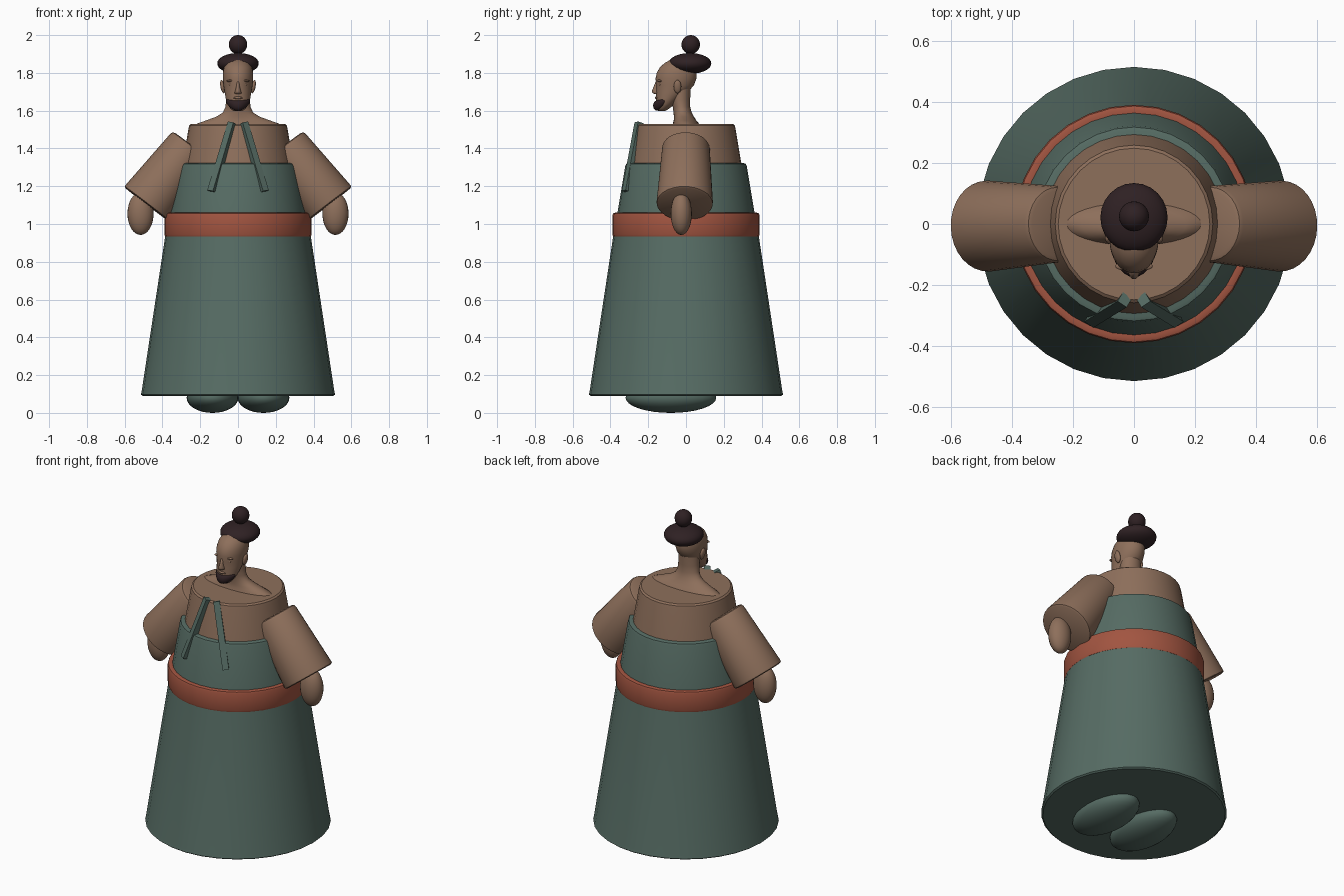
import bpy, bmesh, math
from mathutils import Vector, Matrix

if "Cube" in bpy.data.objects:
    bpy.data.objects.remove(bpy.data.objects["Cube"], do_unlink=True)


def material(name, rgb):
    m = bpy.data.materials.new(name)
    m.use_nodes = True
    m.diffuse_color = (*rgb, 1)
    bsdf = next(n for n in m.node_tree.nodes if n.type == 'BSDF_PRINCIPLED')
    bsdf.inputs["Base Color"].default_value = (*rgb, 1)
    return m


SKIN = material("warm skin", (0.27, 0.16, 0.105))
GREEN = material("dull green cloth", (0.093, 0.15, 0.127))
RED = material("rust sash", (0.36, 0.09, 0.052))
HAIR = material("dark hair", (0.028, 0.015, 0.017))


def finish(name, bm, mat, angle=35):
    bmesh.ops.recalc_face_normals(bm, faces=bm.faces)
    mesh = bpy.data.meshes.new(name)
    bm.to_mesh(mesh)
    bm.free()
    mesh.materials.append(mat)
    ob = bpy.data.objects.new(name, mesh)
    bpy.context.collection.objects.link(ob)
    bpy.ops.object.select_all(action='DESELECT')
    ob.select_set(True)
    bpy.context.view_layer.objects.active = ob
    bpy.ops.object.shade_smooth_by_angle(angle=math.radians(angle))
    return ob


def loft(name, rings, mat, sides=32, matrix=Matrix(), angle=35):
    """Stack of elliptical rings (z, y front, y back, half width), capped."""
    bm = bmesh.new()
    loops = []
    for z, front, back, half in rings:
        cy, ry = (front + back) / 2, (back - front) / 2
        turns = [2 * math.pi * i / sides for i in range(sides)]
        loops.append([bm.verts.new((half * math.sin(t), cy + ry * math.cos(t), z))
                      for t in turns])
    for a, b in zip(loops, loops[1:]):
        for i in range(sides):
            j = (i + 1) % sides
            bm.faces.new((a[i], a[j], b[j], b[i]))
    bm.faces.new(loops[0])
    bm.faces.new(loops[-1])
    bm.transform(matrix)
    return finish(name, bm, mat, angle)


def lathe(name, profile, mat, matrix=Matrix()):
    return loft(name, [(z, -r, r, r) for r, z in profile], mat, matrix=matrix)


def ball(name, centre, size, mat, bend=None, tilt=0):
    bm = bmesh.new()
    bmesh.ops.create_uvsphere(bm, u_segments=24, v_segments=16, radius=1)
    bm.transform(Matrix.Translation(centre) @ Matrix.Rotation(tilt, 4, 'Y')
                 @ Matrix.Diagonal((*size, 1)))
    if bend:
        for v in bm.verts:
            v.co += bend(v.co)
    return finish(name, bm, mat, 60)


# Robe, sash and bare chest
lathe("skirt", [(0.505, 0.09), (0.514, 0.097), (0.51, 0.115), (0.368, 1.05)], GREEN)
lathe("bodice", [(0.366, 1.04), (0.322, 1.305), (0.317, 1.318), (0.305, 1.322)], GREEN)
lathe("sash", [(0.375, 0.93), (0.386, 0.934), (0.39, 0.945), (0.39, 1.045),
               (0.386, 1.056), (0.375, 1.06), (0.362, 1.058)], RED)
lathe("chest", [(0.3, 1.28), (0.262, 1.505), (0.258, 1.522), (0.248, 1.53)], SKIN)

# Neck spreading into the shoulders
loft("neck", [(1.5, -0.08, 0.085, 0.25), (1.53, -0.07, 0.07, 0.22),
              (1.548, -0.065, 0.055, 0.17), (1.568, -0.064, 0.042, 0.115),
              (1.59, -0.066, 0.03, 0.08), (1.62, -0.07, 0.022, 0.066),
              (1.66, -0.08, 0.022, 0.063), (1.72, -0.09, 0.025, 0.06)], SKIN, angle=60)

# Head
loft("head", [(1.598, -0.146, -0.11, 0.022), (1.61, -0.154, -0.09, 0.04),
              (1.635, -0.157, -0.06, 0.056), (1.665, -0.158, -0.03, 0.065),
              (1.7, -0.158, 0.012, 0.071), (1.735, -0.158, 0.042, 0.077),
              (1.77, -0.161, 0.055, 0.08), (1.8, -0.155, 0.057, 0.08),
              (1.83, -0.138, 0.05, 0.074), (1.853, -0.112, 0.035, 0.06),
              (1.868, -0.085, 0.01, 0.038), (1.874, -0.055, -0.02, 0.012)],
     SKIN, angle=80)

# Face details
loft("nose", [(1.687, -0.162, -0.13, 0.012), (1.693, -0.178, -0.13, 0.019),
              (1.703, -0.181, -0.13, 0.016), (1.725, -0.172, -0.13, 0.01),
              (1.755, -0.16, -0.13, 0.008)], SKIN, 16, angle=80)
ball("lips", (0, -0.155, 1.668), (0.024, 0.01, 0.007), SKIN)
for side, x in (("left", 1), ("right", -1)):
    ball(side + "_eye", (x * 0.034, -0.137, 1.737), (0.014, 0.008, 0.007), SKIN)
    ball(side + "_brow", (x * 0.035, -0.138, 1.759), (0.026, 0.013, 0.007), SKIN, tilt=x * 0.1)
    ball(side + "_ear", (x * 0.081, -0.045, 1.727), (0.012, 0.02, 0.036), SKIN, tilt=x * 0.2)

# Crescent beard wrapped round the chin
ball("beard", (0, -0.153, 1.627), (0.064, 0.021, 0.027), HAIR,
     bend=lambda p: Vector((0, 9 * p.x ** 2, 6 * p.x ** 2)))

# Hair roll and topknot
ball("hair_roll", (0, 0.021, 1.85), (0.11, 0.113, 0.055), HAIR)
ball("topknot", (0, 0.025, 1.95), (0.049, 0.049, 0.05), HAIR)

# Arms, hands, feet and collar bands, mirrored
for side, x in (("left", 1), ("right", -1)):
    shoulder, cuff = Vector((x * 0.247, 0, 1.416)), Vector((x * 0.485, -0.007, 1.105))
    axis = cuff - shoulder
    n = axis.length
    place = Matrix.Translation(shoulder) @ axis.to_track_quat('Z', 'Y').to_matrix().to_4x4()
    lathe(side + "_arm", [(0.108, 0), (0.12, 0.005), (0.126, 0.018), (0.149, n - 0.015),
                          (0.148, n - 0.005), (0.138, n)], SKIN, place)
    ball(side + "_hand", (x * 0.516, -0.025, 1.055), (0.069, 0.056, 0.113), SKIN)
    ball(side + "_foot", (x * 0.135, -0.08, 0.08), (0.137, 0.24, 0.08), GREEN)

    top, end = Vector((x * 0.03, -0.248, 1.535)), Vector((x * 0.139, -0.315, 1.172))
    axis = end - top
    bm = bmesh.new()
    bmesh.ops.create_cube(bm, size=1)
    bm.transform(Matrix.Translation((top + end) / 2)
                 @ axis.to_track_quat('Z', 'Y').to_matrix().to_4x4()
                 @ Matrix.Rotation(x * 0.45, 4, 'Z')
                 @ Matrix.Diagonal((0.036, 0.036, axis.length, 1)))
    finish(side + "_collar_band", bm, GREEN)
